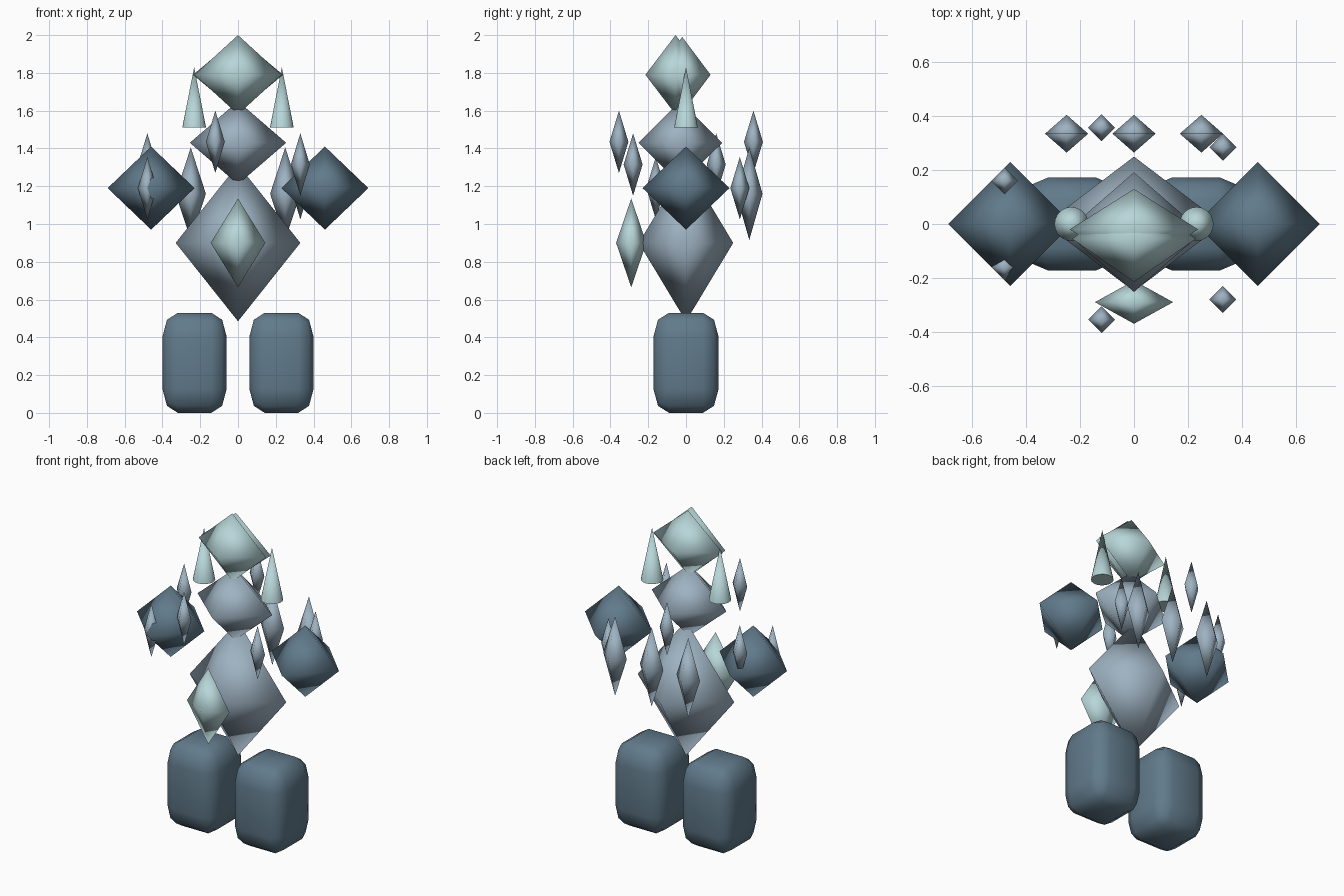
import bpy, bmesh
from mathutils import Matrix, Vector

cube = bpy.data.objects.get("Cube")
if cube:
    bpy.data.objects.remove(cube, do_unlink=True)


def material(name, srgb):
    linear = [((c + 0.055) / 1.055) ** 2.4 for c in srgb] + [1.0]
    mat = bpy.data.materials.new(name)
    mat.use_nodes = True
    mat.diffuse_color = linear
    mat.node_tree.nodes["Principled BSDF"].inputs["Base Color"].default_value = linear
    return mat


PALE = material("pale ice", (0.72, 0.84, 0.85))
GREY = material("blue grey stone", (0.62, 0.70, 0.76))
DARK = material("dark slate", (0.38, 0.48, 0.545))


def finish(name, bm, mat, smooth=True):
    bmesh.ops.recalc_face_normals(bm, faces=bm.faces)
    for face in bm.faces:
        face.smooth = smooth
    mesh = bpy.data.meshes.new(name)
    bm.to_mesh(mesh)
    bm.free()
    mesh.materials.append(mat)
    obj = bpy.data.objects.new(name, mesh)
    bpy.context.collection.objects.link(obj)
    return obj


def crystal(name, centre, half, mat):
    """Smooth-shaded octahedron with the given half sizes."""
    bm = bmesh.new()
    c = Vector(centre)
    tips = []
    for axis in range(3):
        step = Vector((0, 0, 0))
        step[axis] = half[axis]
        tips.append((bm.verts.new(c + step), bm.verts.new(c - step)))
    for vx in tips[0]:
        for vy in tips[1]:
            for vz in tips[2]:
                bm.faces.new((vx, vy, vz))
    return finish(name, bm, mat)


def leg(name, x):
    """Rounded block: bevelled unit cube, then stretched."""
    bm = bmesh.new()
    bmesh.ops.create_cube(bm, size=1)
    bmesh.ops.bevel(bm, geom=bm.edges[:], offset=0.24, segments=2,
                    profile=0.5, affect='EDGES')
    bmesh.ops.scale(bm, vec=(0.34, 0.345, 0.53), verts=bm.verts)
    bmesh.ops.translate(bm, vec=(x, 0, 0.265), verts=bm.verts)
    return finish(name, bm, DARK)


def horn(name, x):
    bm = bmesh.new()
    bmesh.ops.create_cone(bm, cap_ends=True, segments=24, radius1=0.063, radius2=0,
                          depth=0.32, matrix=Matrix.Translation((x, 0, 1.67)))
    obj = finish(name, bm, PALE)
    bpy.ops.object.select_all(action='DESELECT')
    obj.select_set(True)
    bpy.context.view_layer.objects.active = obj
    bpy.ops.object.shade_smooth_by_angle(angle=0.7)


# Body and head
crystal("torso", (0, 0, 0.9), (0.33, 0.25, 0.415), GREY)
crystal("chest", (0, -0.03, 1.43), (0.255, 0.222, 0.22), GREY)
crystal("head", (0, -0.02, 1.79), (0.238, 0.15, 0.2), PALE)
crystal("face_plate", (0, -0.055, 1.79), (0.23, 0.16, 0.21), PALE)
crystal("front_gem", (0, -0.29, 0.9), (0.145, 0.08, 0.235), PALE)

# Paired parts
for side, s in (("left", 1), ("right", -1)):
    crystal(side + "_shoulder", (s * 0.46, 0, 1.19), (0.23, 0.23, 0.22), DARK)
    leg(side + "_leg", s * 0.23)
    horn(side + "_horn", s * 0.232)

# Large shards along the back
for side, x in (("left", 0.25), ("middle", 0), ("right", -0.25)):
    crystal(side + "_back_shard", (x, 0.335, 1.16), (0.08, 0.07, 0.245), GREY)

# Small shards floating in a ring
ring = [(0.33, 0.285, 1.19), (0.33, -0.28, 1.315), (-0.12, 0.357, 1.435),
        (-0.12, -0.355, 1.435), (-0.48, 0.16, 1.315), (-0.48, -0.16, 1.19)]
for i, centre in enumerate(ring):
    crystal(f"orbit_shard_{i + 1}", centre, (0.05, 0.05, 0.165), GREY)
